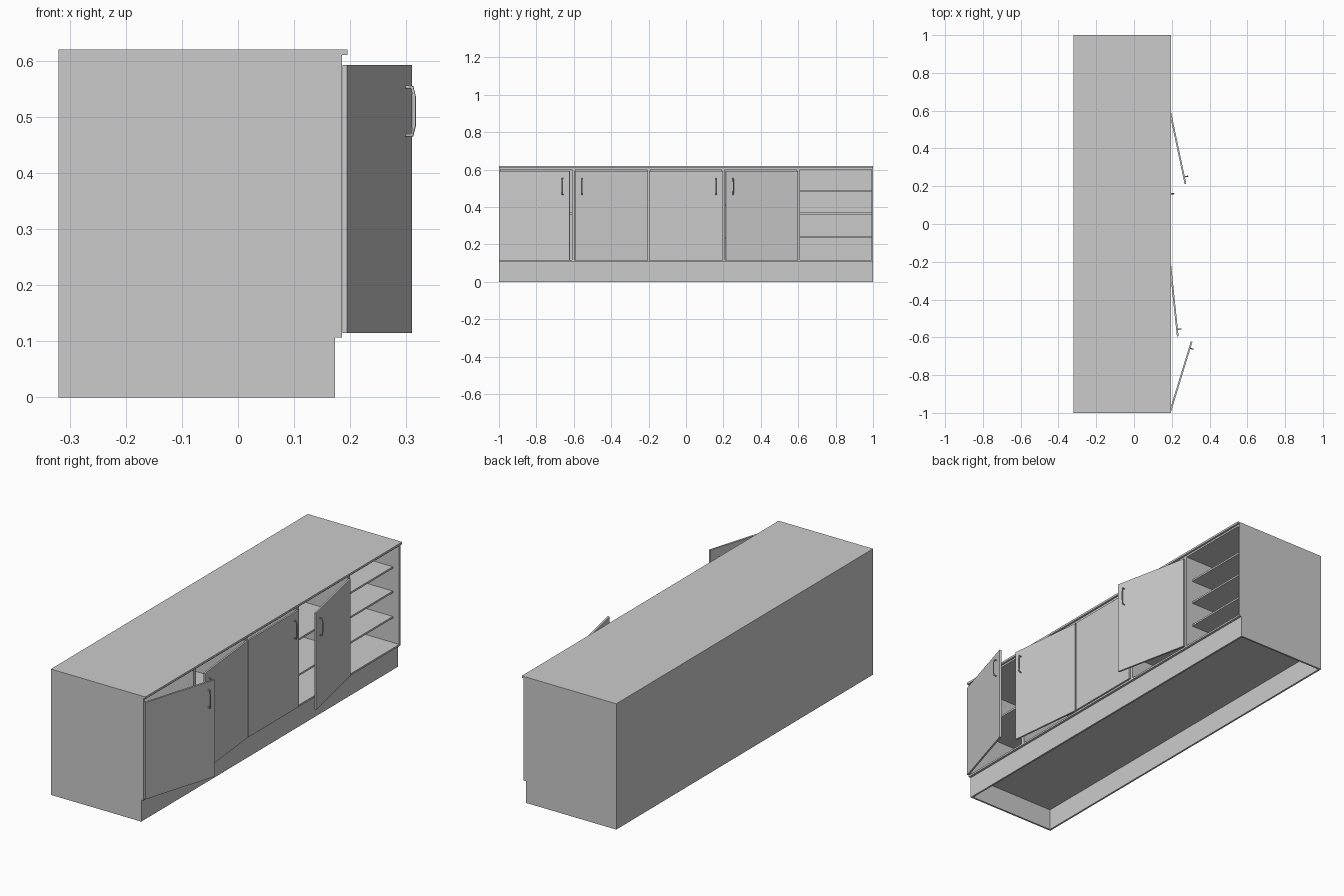
import bpy, bmesh, math
from mathutils import Vector

cube = bpy.data.objects.get("Cube")
if cube:
    bpy.data.objects.remove(cube, do_unlink=True)

mat = bpy.data.materials.new("light_grey")
mat.use_nodes = True
GREY = (0.6, 0.6, 0.6, 1)
mat.diffuse_color = GREY
mat.node_tree.nodes["Principled BSDF"].inputs["Base Color"].default_value = GREY

BACK, FRONT, TOE = -0.32, 0.185, 0.173   # depth limits
FLOOR, TOP = 0.107, 0.61                 # carcass heights
T = 0.009                                # board thickness
BAY = 0.4


def board(name, low, high, parent=None):
    """Box between two corners."""
    low, high = Vector(low), Vector(high)
    bm = bmesh.new()
    bmesh.ops.create_cube(bm, size=1)
    for v in bm.verts:
        v.co = (low + high) / 2 + v.co * (high - low)
    mesh = bpy.data.meshes.new(name)
    bm.to_mesh(mesh)
    bm.free()
    mesh.materials.append(mat)
    obj = bpy.data.objects.new(name, mesh)
    bpy.context.collection.objects.link(obj)
    obj.parent = parent
    return obj


def handle(name, y, parent):
    """Bowed bar handle on the face of a door."""
    curve = bpy.data.curves.new(name, "CURVE")
    curve.dimensions = "3D"
    curve.bevel_depth = 0.003
    curve.bevel_resolution = 1
    curve.use_fill_caps = True
    path = [(T, 0.467), (0.021, 0.467), (0.025, 0.485),
            (0.025, 0.535), (0.021, 0.553), (T, 0.553)]
    spline = curve.splines.new("POLY")
    spline.points.add(len(path) - 1)
    for p, (x, z) in zip(spline.points, path):
        p.co = (x, y, z, 1)
    curve.materials.append(mat)
    obj = bpy.data.objects.new(name, curve)
    bpy.context.collection.objects.link(obj)
    obj.parent = parent


def door(name, hinge_y, direction, degrees):
    """Door that swings forward about its hinge edge."""
    ends = sorted((0, direction * 0.394))
    obj = board(name, (0, ends[0], 0.115), (T, ends[1], 0.592))
    obj.location = (FRONT + 0.001, hinge_y, 0)
    obj.rotation_euler.z = -direction * math.radians(degrees)
    handle(name + "_handle", direction * 0.357, obj)


# Worktop, back and hollow plinth
board("worktop", (BACK, -1, TOP), (0.195, 1, 0.62))
board("back_panel", (BACK, -1, 0), (BACK + T, 1, TOP))
board("plinth_front", (TOE - T, -1, 0), (TOE, 1, FLOOR))
for side, y in (("right", -1), ("left", 1 - T)):
    board("plinth_" + side, (BACK + T, y, 0), (TOE - T, y + T, FLOOR))

# Five cupboard bays, each with its own sides, floor, top and shelves
shelf_heights = [[0.365], [0.365], [0.365], [0.235, 0.41], [0.24, 0.365, 0.485]]
for i, heights in enumerate(shelf_heights):
    y0 = -1 + i * BAY
    y1 = y0 + BAY
    tag = "bay_%d_" % (i + 1)
    inner = BACK + T
    board(tag + "right_side", (inner, y0, FLOOR), (FRONT, y0 + T, TOP))
    board(tag + "left_side", (inner, y1 - T, FLOOR), (FRONT, y1, TOP))
    board(tag + "floor", (inner, y0 + T, FLOOR), (FRONT, y1 - T, FLOOR + T))
    board(tag + "top", (inner, y0 + T, TOP - T), (FRONT, y1 - T, TOP))
    for n, z in enumerate(heights):
        board(tag + "shelf_%d" % (n + 1), (inner, y0 + T, z - T / 2),
              (0.15, y1 - T, z + T / 2))

# Doors; the last bay is open
door("door_1", -0.997, 1, 17)
door("door_2", -0.203, -1, 6)
door("door_3", -0.197, 1, 0)
door("door_4", 0.597, -1, 12)
